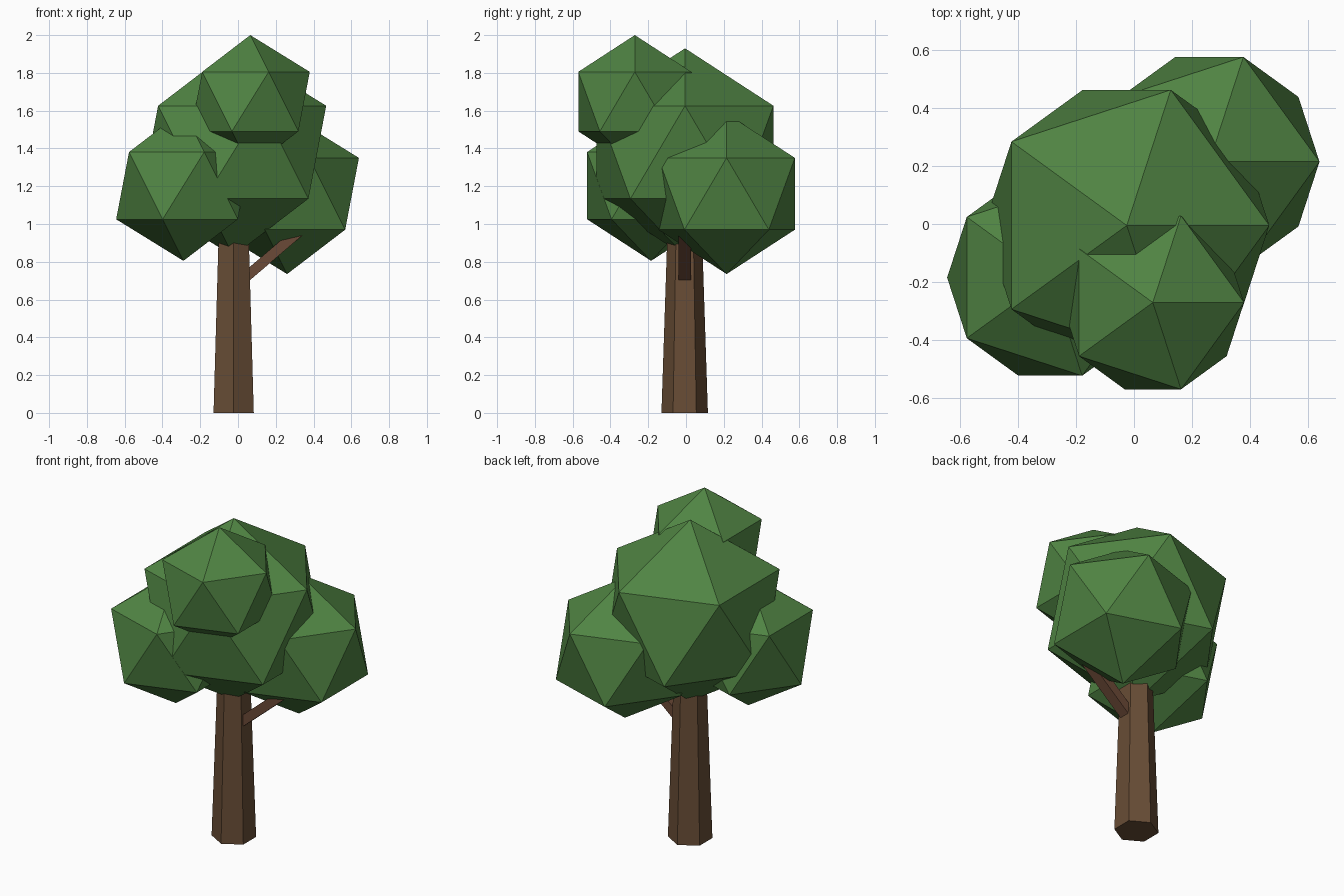
import bpy
from math import atan2, hypot
from mathutils import Vector

cube = bpy.data.objects.get("Cube")
if cube:
    bpy.data.objects.remove(cube, do_unlink=True)


def material(name, r, g, b):
    mat = bpy.data.materials.new(name)
    mat.use_nodes = True
    mat.diffuse_color = (r, g, b, 1)
    bsdf = mat.node_tree.nodes["Principled BSDF"]
    bsdf.inputs["Base Color"].default_value = (r, g, b, 1)
    bsdf.inputs["Roughness"].default_value = 0.9
    return mat


def finish(name, mat):
    obj = bpy.context.object
    obj.name = name
    obj.data.materials.append(mat)
    bpy.ops.object.shade_flat()
    return obj


leaf = material("leaf green", 0.080, 0.230, 0.056)
bark = material("bark brown", 0.138, 0.074, 0.036)
branch_bark = material("branch brown", 0.148, 0.067, 0.038)

# Tapered six-sided trunk, its top hidden in the crown
HEIGHT = 1.0
bpy.ops.mesh.primitive_cone_add(vertices=6, radius1=0.123, radius2=0.09,
                                depth=HEIGHT, location=(-0.023, -0.007, HEIGHT / 2))
finish("trunk", bark)

# Square branch rising from the trunk into the left leaf clump
start, end = Vector((0.0, -0.007, 0.684)), Vector((0.35, -0.007, 0.983))
run = end - start
bpy.ops.mesh.primitive_cube_add(size=1, location=(start + end) / 2,
                                rotation=(0, -atan2(run.z, run.x), 0))
branch = finish("branch", branch_bark)
branch.scale = (hypot(run.x, run.z), 0.066, 0.054)

# Faceted leaf clumps: name, radius, centre
clumps = [
    ("main_leaf_clump", 0.55, (-0.025, -0.005, 1.38)),
    ("top_leaf_clump", 0.352, (0.065, -0.271, 1.648)),
    ("left_leaf_clump", 0.425, (0.26, 0.215, 1.16)),
    ("right_leaf_clump", 0.398, (-0.289, -0.185, 1.203)),
]
for name, radius, centre in clumps:
    bpy.ops.mesh.primitive_ico_sphere_add(subdivisions=1, radius=radius, location=centre)
    finish(name, leaf)
